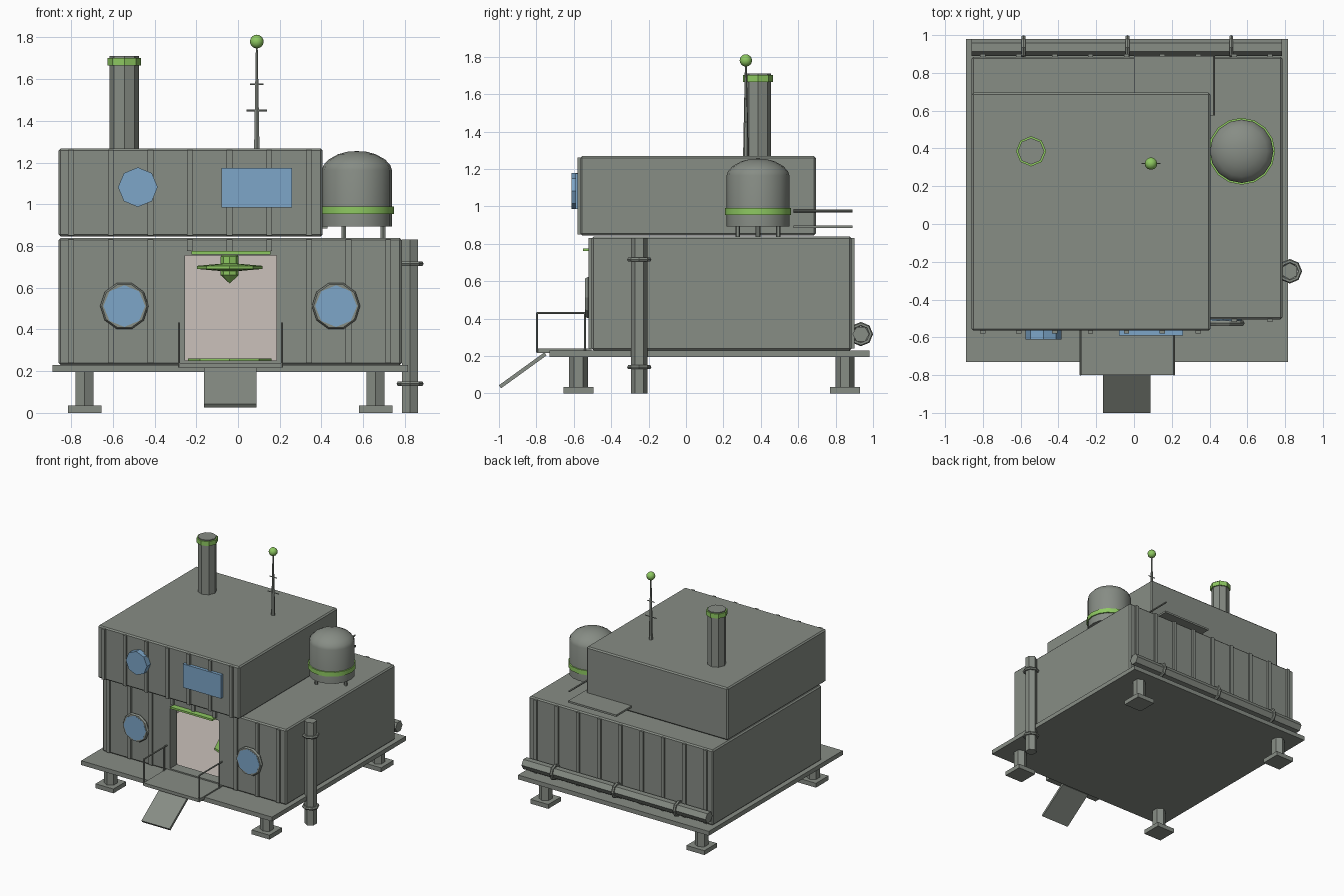
import bpy, bmesh, math
from mathutils import Vector

old = bpy.data.objects.get("Cube")
if old:
    bpy.data.objects.remove(old, do_unlink=True)


def material(name, rgb):
    m = bpy.data.materials.new(name)
    m.use_nodes = True
    col = (*rgb, 1)
    m.diffuse_color = col
    node = next(n for n in m.node_tree.nodes if n.type == 'BSDF_PRINCIPLED')
    node.inputs["Base Color"].default_value = col
    return m


GREY = material("hull grey", (0.243, 0.266, 0.235))
GREEN = material("accent green", (0.27, 0.58, 0.12))
BLUE = material("window blue", (0.205, 0.381, 0.578))
BEIGE = material("interior beige", (0.597, 0.533, 0.497))
ROT = {'X': (0, math.pi / 2, 0), 'Y': (math.pi / 2, 0, 0), 'Z': (0, 0, 0)}


def finish(name, mat, smooth=False):
    ob = bpy.context.object
    ob.name = name
    ob.data.materials.clear()
    ob.data.materials.append(mat)
    if smooth:
        bpy.ops.object.shade_smooth_by_angle(angle=math.radians(35))
    return ob


def box(name, x, y, z, mat=GREY, bevel=0):
    """Box from (min, max) pairs."""
    bpy.ops.mesh.primitive_cube_add(size=1)
    ob = finish(name, mat)
    c = Vector([(a[0] + a[1]) / 2 for a in (x, y, z)])
    for v in ob.data.vertices:
        v.co = Vector([v.co[i] * (a[1] - a[0]) for i, a in enumerate((x, y, z))]) + c
    if bevel:
        mod = ob.modifiers.new("edge", 'BEVEL')
        mod.width, mod.segments = bevel, 1
        bpy.ops.object.modifier_apply(modifier=mod.name)
    return ob


def cyl(name, loc, r, h, sides=8, axis='Z', mat=GREY, r2=None, smooth=False):
    bpy.ops.mesh.primitive_cone_add(vertices=sides, radius1=r, radius2=r if r2 is None else r2,
                                    depth=h, location=loc, rotation=ROT[axis])
    return finish(name, mat, smooth)


def ring(name, loc, major, minor, axis='Z', sides=10, mat=GREY):
    bpy.ops.mesh.primitive_torus_add(location=loc, rotation=ROT[axis], major_radius=major,
                                     minor_radius=minor, major_segments=sides, minor_segments=6)
    return finish(name, mat)


def rod(name, a, b, r=0.006):
    a, b = Vector(a), Vector(b)
    d = b - a
    ob = cyl(name, (a + b) / 2, r, d.length, 6)
    ob.rotation_euler = d.to_track_quat('Z', 'Y').to_euler()
    return ob


def lathe(name, loc, profile, sides, mat, smooth=False):
    """Spin (radius, height) points around the vertical axis."""
    bm = bmesh.new()
    vs = [bm.verts.new((r, 0, z)) for r, z in profile]
    es = [bm.edges.new(p) for p in zip(vs, vs[1:])]
    bmesh.ops.spin(bm, geom=vs + es, axis=(0, 0, 1), cent=(0, 0, 0), steps=sides, angle=math.tau)
    bmesh.ops.remove_doubles(bm, verts=bm.verts, dist=0.0005)
    bmesh.ops.recalc_face_normals(bm, faces=bm.faces)
    me = bpy.data.meshes.new(name)
    bm.to_mesh(me)
    bm.free()
    ob = bpy.data.objects.new(name, me)
    ob.location = loc
    bpy.context.collection.objects.link(ob)
    bpy.ops.object.select_all(action='DESELECT')
    bpy.context.view_layer.objects.active = ob
    ob.select_set(True)
    return finish(name, mat, smooth)


# Base plate and feet
box("base_plate", (-0.89, 0.815), (-0.73, 0.98), (0.195, 0.23))
for x in (-0.735, 0.66):
    for y in (-0.575, 0.85):
        box("foot_pad", (x - 0.08, x + 0.08), (y - 0.08, y + 0.08), (0, 0.035))
        cyl("foot_column", (x, y, 0.117), 0.05, 0.17, 6)

# Lower module, hollowed out with a doorway
lower = box("lower_module", (-0.86, 0.785), (-0.505, 0.885), (0.23, 0.838), bevel=0.01)
room = ((-0.77, 0.7), (-0.415, 0.8), (0.245, 0.79))
for cutter in (box("room_cutter", *room),
               box("door_cutter", (-0.255, 0.185), (-0.7, -0.3), (0.25, 0.755))):
    mod = lower.modifiers.new("cut", 'BOOLEAN')
    mod.operation, mod.solver, mod.object = 'DIFFERENCE', 'EXACT', cutter
    bpy.context.view_layer.objects.active = lower
    bpy.ops.object.modifier_apply(modifier=mod.name)
    bpy.data.objects.remove(cutter, do_unlink=True)
lower.data.materials.clear()
for m in (GREY, BEIGE):
    lower.data.materials.append(m)
for p in lower.data.polygons:
    inside = all(a[0] - 0.003 < c < a[1] + 0.003 for c, a in zip(p.center, room))
    p.material_index = int(inside)

# Upper module
box("upper_module", (-0.86, 0.405), (-0.565, 0.695), (0.845, 1.268), bevel=0.01)

# Vertical ribs on the walls
for i in range(9):
    x = -0.8 + 0.19 * i
    span = (x - 0.014, x + 0.014)
    bottom = 0.775 if -0.26 < x < 0.19 else 0.24
    box("front_rib", span, (-0.52, -0.5), (bottom, 0.83))
    box("back_rib", span, (0.88, 0.9), (0.24, 0.83))
    if x < 0.38:
        box("upper_rib", span, (-0.58, -0.56), (0.85, 1.26))

# Windows
for x in (-0.545, 0.47):
    cyl("porthole_glass", (x, -0.52, 0.512), 0.1, 0.04, 8, 'Y', BLUE)
    ring("porthole_frame", (x, -0.525, 0.512), 0.1, 0.016, 'Y', 10)
cyl("upper_porthole", (-0.48, -0.585, 1.082), 0.095, 0.055, 8, 'Y', BLUE)
box("upper_window", (-0.08, 0.26), (-0.59, -0.56), (0.985, 1.175), BLUE)

# Door canopy, rug and hanging lamp
box("door_canopy", (-0.222, 0.155), (-0.55, -0.5), (0.76, 0.775), GREEN)
cyl("rug", (-0.04, 0.1, 0.252), 0.2, 0.016, 8, mat=GREEN)
lathe("ceiling_lamp", (-0.04, 0.1, 0),
      [(0, 0.62), (0.043, 0.66), (0.043, 0.68), (0.157, 0.69), (0.157, 0.705),
       (0.043, 0.715), (0.043, 0.75), (0, 0.79)], 8, GREEN)

# Porch with railings and ramp
box("porch", (-0.285, 0.213), (-0.8, -0.505), (0.215, 0.24))
for x in (-0.283, 0.211):
    rod("rail_post", (x, -0.796, 0.22), (x, -0.796, 0.43))
    rod("rail_top", (x, -0.8, 0.43), (x, -0.505, 0.43))
    rod("rail_wall_post", (x, -0.54, 0.22), (x, -0.54, 0.43))
ramp = box("ramp", (-0.163, 0.088), (-0.15, 0.15), (-0.01, 0.01))
ramp.location = (0, -0.873, 0.123)
ramp.rotation_euler.x = math.atan2(0.17, 0.235)

# Side standpipe and rear pipe with clamps
cyl("side_pipe", (0.825, -0.25, 0.415), 0.045, 0.83, 6)
for z in (0.14, 0.715):
    ring("side_pipe_clamp", (0.825, -0.25, z), 0.053, 0.012, sides=8)
cyl("rear_pipe", (-0.038, 0.935, 0.317), 0.045, 1.645, 6, 'X')
for x in (-0.585, -0.035, 0.515):
    ring("rear_pipe_clamp", (x, 0.935, 0.317), 0.053, 0.012, 'X', 8)

# Rear balcony
box("balcony", (0, 0.43), (0.575, 0.89), (0.883, 0.898))
rod("balcony_rail", (0.423, 0.575, 0.975), (0.423, 0.89, 0.975), 0.007)

# Domed tank
tx, ty = 0.57, 0.385
lathe("tank", (tx, ty, 0),
      [(0, 0.893), (0.168, 0.893), (0.168, 1.165), (0.16, 1.188), (0.135, 1.215),
       (0.09, 1.24), (0.045, 1.252), (0, 1.255)], 16, GREY, True)
cyl("tank_band", (tx, ty, 0.972), 0.177, 0.036, 16, mat=GREEN, smooth=True)
for i in range(3):
    a = math.tau * i / 3
    cyl("tank_leg", (tx + 0.125 * math.cos(a), ty + 0.125 * math.sin(a), 0.866), 0.013, 0.065, 6)

# Chimney
cyl("chimney", (-0.545, 0.385, 1.485), 0.07, 0.45)
cyl("chimney_collar", (-0.545, 0.385, 1.684), 0.08, 0.036, mat=GREEN)

# Antenna mast
cyl("mast", (0.09, 0.32, 1.51), 0.015, 0.5, 6, r2=0.005)
for z, w in ((1.45, 0.05), (1.575, 0.032)):
    rod("mast_crossbar", (0.09 - w, 0.32, z), (0.09 + w, 0.32, z), 0.004)
bpy.ops.mesh.primitive_uv_sphere_add(segments=12, ring_count=8, radius=0.033, location=(0.09, 0.32, 1.78))
finish("mast_ball", GREEN, True)
